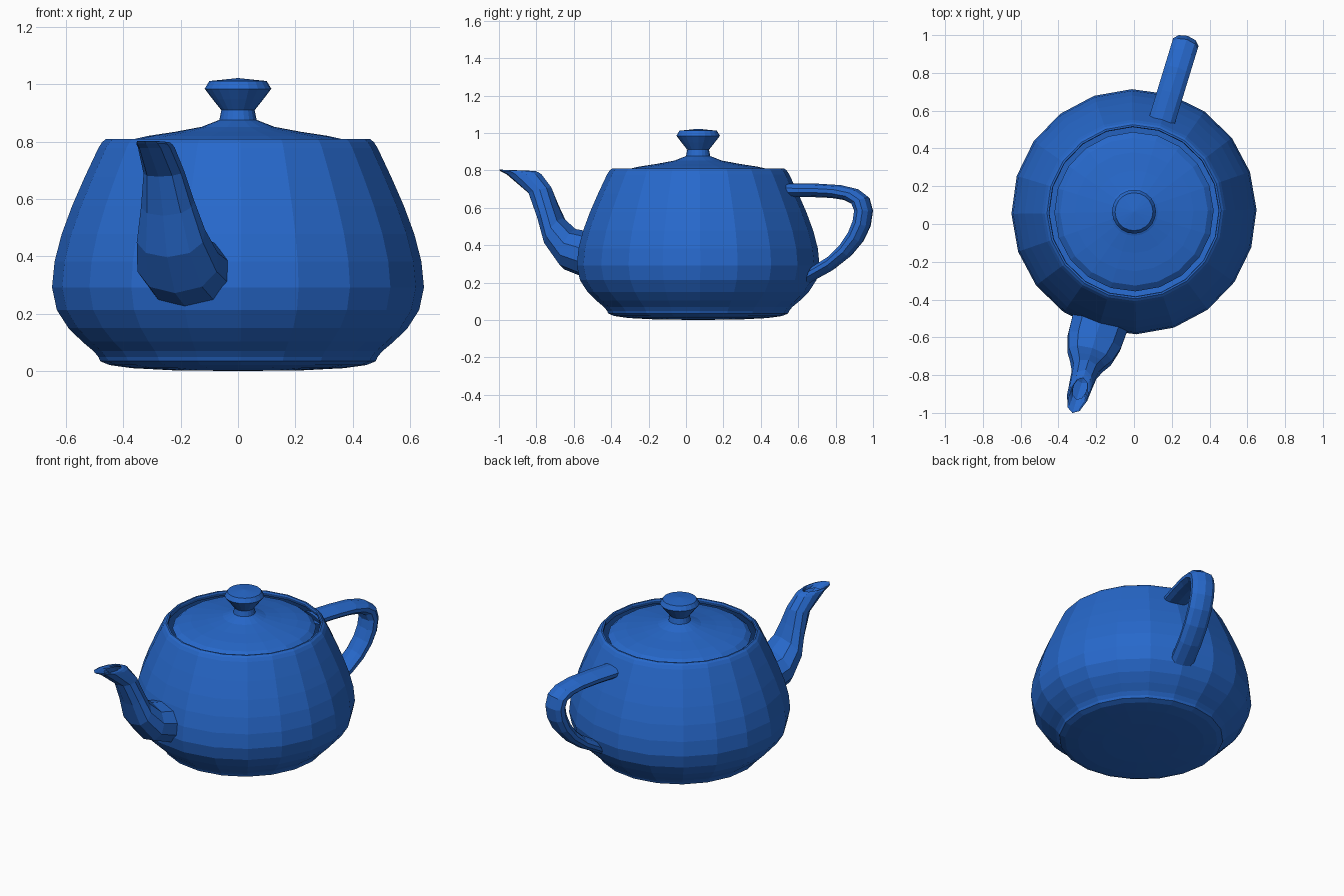
import bpy, bmesh, math
from mathutils import Vector, Matrix

cube = bpy.data.objects.get("Cube")
if cube:
    bpy.data.objects.remove(cube)

STEPS = 5                       # facets per curve piece
# Profile units to model units, with the spout turned off the front axis
PLACE = (Matrix.Translation((0, 0.065, 0)) @ Matrix.Scale(0.3245, 4)
         @ Matrix.Rotation(math.radians(253), 4, "Z"))

blue = bpy.data.materials.new("glazed blue")
blue.use_nodes = True
blue.diffuse_color = (0.02, 0.14, 0.60, 1)
blue.node_tree.nodes["Principled BSDF"].inputs["Base Color"].default_value = (0.02, 0.14, 0.60, 1)


def bezier(p, t):
    s = 1 - t
    w = (s**3, 3 * s * s * t, 3 * s * t * t, t**3)
    return sum((Vector(q) * k for q, k in zip(p, w)), Vector([0] * len(p[0])))


def chain(points):
    """Sample a run of joined cubic curves."""
    out = [Vector(points[0])]
    for i in range(0, len(points) - 1, 3):
        out += [bezier(points[i:i + 4], k / STEPS) for k in range(1, STEPS + 1)]
    return out


def loft(name, rings):
    """Skin closed rings of equal size, flat shaded."""
    bm = bmesh.new()
    rows = [[bm.verts.new(PLACE @ Vector(p)) for p in ring] for ring in rings]
    n = len(rows[0])
    for a, b in zip(rows, rows[1:]):
        for i in range(n):
            j = (i + 1) % n
            bm.faces.new((a[i], a[j], b[j], b[i]))
    bmesh.ops.remove_doubles(bm, verts=bm.verts, dist=1e-4)
    bmesh.ops.recalc_face_normals(bm, faces=bm.faces)
    mesh = bpy.data.meshes.new(name)
    bm.to_mesh(mesh)
    bm.free()
    mesh.materials.append(blue)
    bpy.context.collection.objects.link(bpy.data.objects.new(name, mesh))


def turned(name, profile):
    """Revolve a (radius, height) profile."""
    n = 4 * STEPS
    angles = [math.tau * i / n for i in range(n)]
    loft(name, [[(r * math.cos(a), r * math.sin(a), z) for a in angles]
                for r, z in chain(profile)])


def tube(name, upper, lower, widths):
    """Sweep an oval section between an upper and a lower edge curve."""
    rings = []
    for u, l, w in zip(chain(upper), chain(lower), chain([(v, 0) for v in widths])):
        section = [(u.x, 0, u.y), (u.x, w.x, u.y), (l.x, w.x, l.y), (l.x, 0, l.y)]
        half = [bezier(section, k / STEPS) for k in range(STEPS + 1)]
        rings.append(half + [Vector((p.x, -p.y, p.z)) for p in half[-2:0:-1]])
    loft(name, rings)


# Body with rolled rim, belly and base
turned("body", [(1.4, 2.4), (1.3375, 2.531), (1.4375, 2.531), (1.5, 2.4),
                (1.75, 1.875), (2, 1.35), (2, 0.9),
                (2, 0.45), (1.5, 0.225), (1.5, 0.15),
                (1.5, 0.075), (1.425, 0), (0, 0)])

# Lid with knob
turned("lid", [(0, 3.15), (0.8, 3.15), (0, 2.85), (0.2, 2.7),
               (0.4, 2.55), (1.3, 2.55), (1.3, 2.4)])

# Spout, curling in at the mouth
tube("spout",
     [(1.7, 1.425), (2.6, 1.425), (2.3, 2.1), (2.7, 2.4), (2.8, 2.475), (2.9, 2.475), (2.8, 2.4)],
     [(1.7, 0.6), (3.1, 0.825), (2.4, 2.025), (3.3, 2.4), (3.525, 2.494), (3.45, 2.513), (3.2, 2.4)],
     [0.66, 0.66, 0.25, 0.25, 0.25, 0.15, 0.15])

# Handle
tube("handle",
     [(-1.5, 2.25), (-2.5, 2.25), (-3, 2.25), (-3, 1.8), (-3, 1.35), (-2.65, 0.9375), (-1.9, 0.6)],
     [(-1.6, 2.025), (-2.3, 2.025), (-2.7, 2.025), (-2.7, 1.8), (-2.7, 1.575), (-2.5, 1.125), (-2, 0.9)],
     [0.3] * 7)
